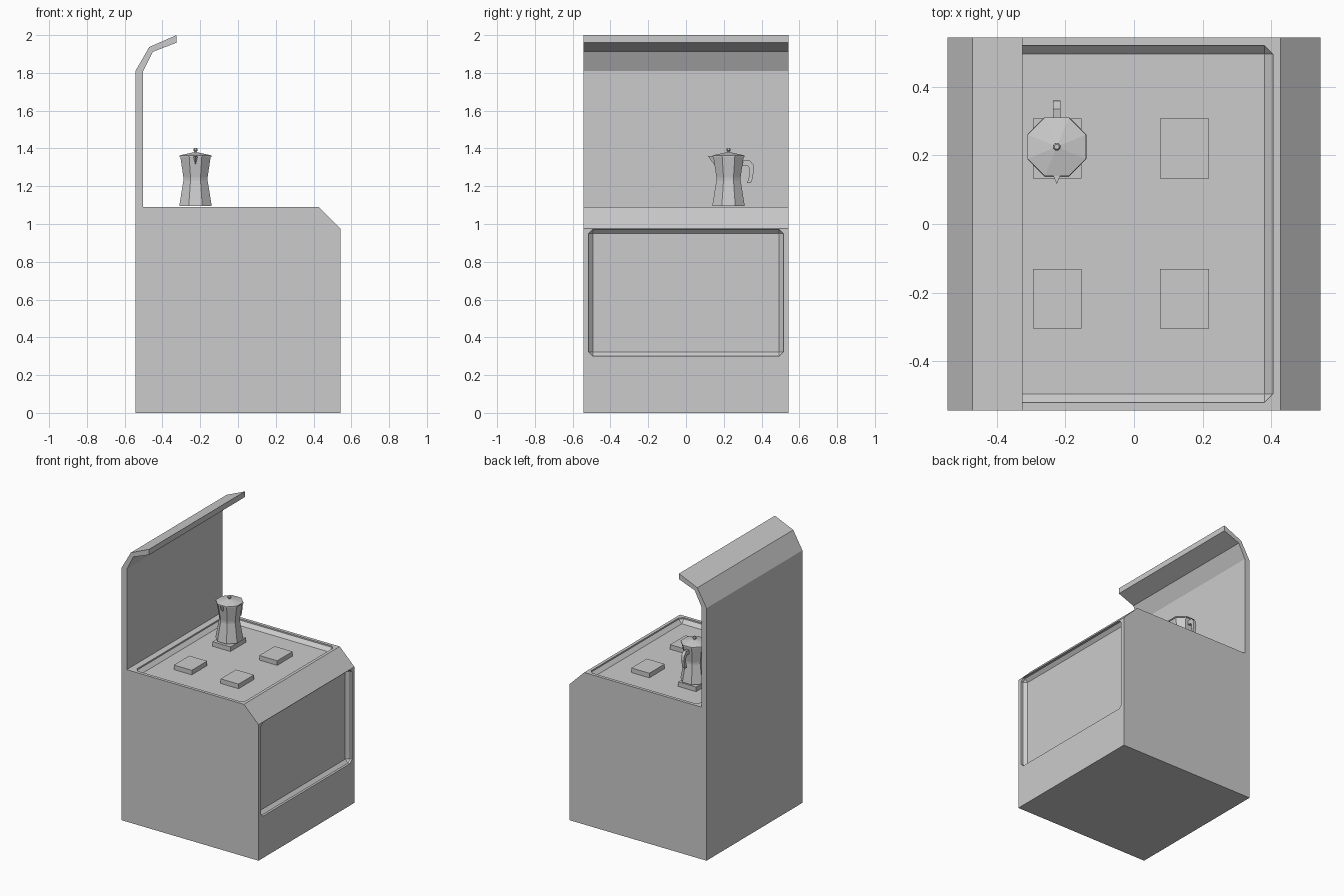
import bpy, bmesh, math
from mathutils import Vector

if "Cube" in bpy.data.objects:
    bpy.data.objects.remove(bpy.data.objects["Cube"])


def finish(name, bm):
    bmesh.ops.recalc_face_normals(bm, faces=bm.faces)
    mesh = bpy.data.meshes.new(name)
    bm.to_mesh(mesh)
    bm.free()
    obj = bpy.data.objects.new(name, mesh)
    bpy.context.collection.objects.link(obj)
    return obj


def extrude_profile(name, points, along):
    """Prism: points are 3D and planar, swept by the vector 'along'."""
    bm = bmesh.new()
    face = bm.faces.new([bm.verts.new(p) for p in points])
    ext = bmesh.ops.extrude_face_region(bm, geom=[face])["geom"]
    verts = [g for g in ext if isinstance(g, bmesh.types.BMVert)]
    bmesh.ops.translate(bm, verts=verts, vec=Vector(along))
    return finish(name, bm)


def box(name, lo, hi, bevel=0):
    bm = bmesh.new()
    bmesh.ops.create_cube(bm, size=1)
    for v in bm.verts:
        v.co = [(a + b) / 2 + c * (b - a) for a, b, c in zip(lo, hi, v.co)]
    if bevel:
        bmesh.ops.bevel(bm, geom=bm.edges[:], offset=bevel, segments=1,
                        profile=0.5, affect='EDGES')
    return finish(name, bm)


def lathe(name, centre, rings, sides):
    """Stacked polygon rings (apothem, z) with flats facing the axes."""
    bm = bmesh.new()
    loops = []
    for r, z in rings:
        r /= math.cos(math.pi / sides)
        loops.append([bm.verts.new((
            centre[0] + r * math.cos(2 * math.pi * (i + 0.5) / sides),
            centre[1] + r * math.sin(2 * math.pi * (i + 0.5) / sides), z))
            for i in range(sides)])
    for a, b in zip(loops, loops[1:]):
        for i in range(sides):
            j = (i + 1) % sides
            bm.faces.new((a[i], a[j], b[j], b[i]))
    bm.faces.new(loops[0])
    bm.faces.new(loops[-1])
    return finish(name, bm)


def cut(target, cutter):
    mod = target.modifiers.new("recess", 'BOOLEAN')
    mod.operation = 'DIFFERENCE'
    mod.solver = 'EXACT'
    mod.object = cutter
    bpy.context.view_layer.objects.active = target
    bpy.ops.object.modifier_apply(modifier=mod.name)
    bpy.data.objects.remove(cutter)


# Stove body with back panel and curled hood, one side profile
W = 0.543
profile = [(-W, 0), (W, 0), (W, 0.975), (0.427, 1.09), (-0.502, 1.09),
           (-0.502, 1.81), (-0.45, 1.912), (-0.325, 1.96), (-0.325, 2.0),
           (-0.47, 1.937), (-W, 1.81)]
body = extrude_profile("stove_body", [(x, -W, z) for x, z in profile],
                       (0, 2 * W, 0))

# Recessed cooktop and recessed oven door
cut(body, box("cooktop_cutter", (-0.455, -0.52, 1.055), (0.405, 0.52, 1.3), 0.025))
cut(body, box("door_cutter", (0.505, -0.515, 0.3), (0.75, 0.515, 0.972), 0.022))

# Four burner plates
for x in (-0.224, 0.147):
    for y in (-0.218, 0.22):
        box("burner", (x - 0.071, y - 0.087, 1.05), (x + 0.071, y + 0.087, 1.088))

# Coffee pot: waisted octagonal body, lid, knob
C = (-0.225, 0.225)
lathe("pot_body", C, [(0.086, 1.096), (0.064, 1.23), (0.064, 1.245),
                      (0.08, 1.355)], 8)
lathe("pot_lid", C, [(0.085, 1.355), (0.085, 1.363), (0.008, 1.38)], 8)
lathe("lid_knob", C, [(0.006, 1.372), (0.006, 1.384), (0.011, 1.389),
                      (0.011, 1.397), (0.007, 1.403)], 8)

# Pouring spout: a small pointed wedge
bm = bmesh.new()
a, b, tip, low = [bm.verts.new(p) for p in (
    (C[0] - 0.014, 0.15, 1.36), (C[0] + 0.014, 0.15, 1.36),
    (C[0], 0.116, 1.36), (C[0], 0.156, 1.305))]
for f in ((a, b, tip), (a, tip, low), (tip, b, low), (b, a, low)):
    bm.faces.new(f)
finish("pot_spout", bm)

# Curved handle
grip = [(0.295, 1.335), (0.335, 1.34), (0.356, 1.315), (0.36, 1.285),
        (0.35, 1.232), (0.344, 1.218), (0.324, 1.218), (0.336, 1.26),
        (0.337, 1.29), (0.326, 1.308), (0.295, 1.31)]
extrude_profile("pot_handle", [(C[0] - 0.011, y, z) for y, z in grip],
                (0.022, 0, 0))
